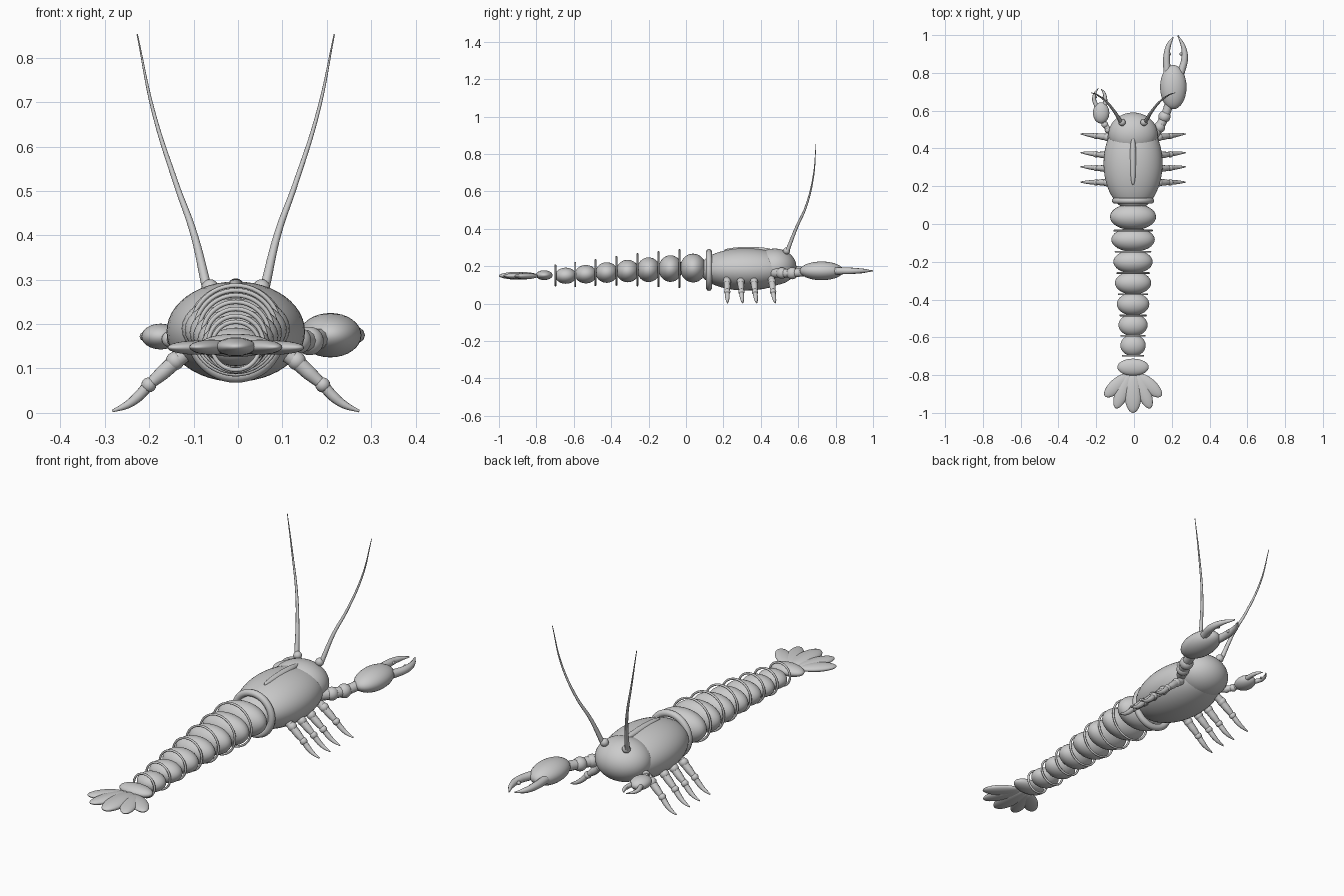
import bpy
from math import radians, sin, cos
from mathutils import Vector

CX = -0.005  # body centre line


def ball(name, loc, rad, rot_z=0, seg=32):
    bpy.ops.mesh.primitive_uv_sphere_add(segments=seg, ring_count=seg // 2, location=loc,
                                         rotation=(0, 0, rot_z))
    o = bpy.context.object
    o.name = name
    o.scale = rad if isinstance(rad, tuple) else (rad, rad, rad)
    bpy.ops.object.shade_smooth()
    return o


def ring(name, y, z, major, minor):
    bpy.ops.mesh.primitive_torus_add(location=(CX, y, z), rotation=(radians(90), 0, 0),
                                     major_radius=major, minor_radius=minor,
                                     major_segments=48, minor_segments=10)
    bpy.context.object.name = name
    bpy.ops.object.shade_smooth()


def tube(name, pts, radii):
    cu = bpy.data.curves.new(name, 'CURVE')
    cu.dimensions = '3D'
    cu.bevel_depth = 1
    cu.bevel_resolution = 3
    cu.use_fill_caps = True
    cu.resolution_u = 8
    sp = cu.splines.new('BEZIER')
    sp.bezier_points.add(len(pts) - 1)
    for b, p, r in zip(sp.bezier_points, pts, radii):
        b.co = p
        b.radius = r
        b.handle_left_type = b.handle_right_type = 'AUTO'
    o = bpy.data.objects.new(name, cu)
    bpy.context.collection.objects.link(o)
    bpy.ops.object.select_all(action='DESELECT')
    o.select_set(True)
    bpy.context.view_layer.objects.active = o
    bpy.ops.object.convert(target='MESH')
    bpy.ops.object.shade_smooth_by_angle(angle=radians(50))


# Carapace, head, dorsal ridge and rear collar
ball("carapace", (CX, 0.32, 0.183), (0.156, 0.25, 0.113), seg=48)
ball("head", (CX, 0.475, 0.197), (0.13, 0.115, 0.097), seg=48)
ball("dorsal_ridge", (CX, 0.335, 0.285), (0.018, 0.13, 0.018))
ring("carapace_collar", 0.123, 0.18, 0.096, 0.016)

# Tail segments: y, z, half width, half length, half height
segments = [(0.038, 0.19, 0.122, 0.07, 0.077), (-0.083, 0.187, 0.115, 0.064, 0.071),
            (-0.2, 0.181, 0.104, 0.062, 0.066), (-0.312, 0.174, 0.096, 0.061, 0.06),
            (-0.424, 0.166, 0.086, 0.06, 0.055), (-0.535, 0.157, 0.077, 0.059, 0.049),
            (-0.643, 0.149, 0.067, 0.057, 0.043)]
for i, (y, z, w, l, h) in enumerate(segments):
    ball(f"tail_segment_{i+1}", (CX, y, z), (w, l, h))

# Thin raised rings behind each segment
rings = [(-0.035, 0.187, 0.1), (-0.147, 0.184, 0.092), (-0.26, 0.181, 0.084),
         (-0.372, 0.175, 0.075), (-0.484, 0.166, 0.068), (-0.592, 0.156, 0.062),
         (-0.698, 0.151, 0.054)]
for i, (y, z, r) in enumerate(rings):
    ring(f"tail_ring_{i+1}", y, z, r, 0.005)

# Tail fan
ball("tail_base", (CX, -0.758, 0.152), (0.083, 0.045, 0.026))
ball("fan_middle", (CX, -0.895, 0.149), (0.046, 0.105, 0.021))
for s in (-1, 1):
    ball("fan_inner", (CX + s * 0.054, -0.883, 0.148), (0.037, 0.1, 0.017), s * radians(22))
    ball("fan_outer", (CX + s * 0.086, -0.855, 0.147), (0.037, 0.085, 0.016), s * radians(48))

# Eyes and antennae
for s in (-1, 1):
    ball("eye", (CX + s * 0.058, 0.538, 0.282), 0.019, seg=20)
    path = [(0.066, 0.543, 0.285), (0.095, 0.59, 0.405), (0.134, 0.64, 0.515),
            (0.186, 0.681, 0.68), (0.222, 0.695, 0.853)]
    tube("antenna", [(CX + s * x, y, z) for x, y, z in path],
         [0.011, 0.008, 0.006, 0.004, 0.0015])

# Walking legs: root y and tip y
for s in (-1, 1):
    for i, (y0, y1) in enumerate([(0.455, 0.477), (0.36, 0.378), (0.29, 0.303), (0.219, 0.222)]):
        def p(x, z, t):
            return (CX + s * x, y0 + (y1 - y0) * t, z)
        n = f"leg_{i+1}"
        tube(n + "_upper", [p(0.09, 0.15, 0), p(0.137, 0.115, 0.2), p(0.165, 0.09, 0.35),
                            p(0.196, 0.063, 0.5)], [0.019, 0.018, 0.017, 0.012])
        ball(n + "_hip", p(0.137, 0.117, 0.2), 0.021, seg=16)
        ball(n + "_knee", p(0.196, 0.063, 0.5), 0.017, seg=16)
        tube(n + "_lower", [p(0.196, 0.063, 0.5), p(0.222, 0.035, 0.7), p(0.245, 0.018, 0.85),
                            p(0.278, 0.004, 1)], [0.013, 0.012, 0.009, 0.003])


# Claws: offsets from palm centre, scaled in width (kx) and length (ky)
def claw(name, s, c, kx, ky, kz):
    def q(x, y, z=0):
        return (c[0] + s * x * kx, c[1] + y * ky, c[2] + z * kz)
    ball(name + "_palm", c, (0.07 * kx, 0.117 * ky, 0.05 * kz))
    fr = [0.02 * kz, 0.018 * kz, 0.013 * kz, 0.003 * kz]
    tube(name + "_outer_finger", [q(0.04, 0.075), q(0.06, 0.15), q(0.054, 0.21), q(0.024, 0.274)], fr)
    tube(name + "_inner_finger", [q(-0.032, 0.075), q(-0.035, 0.16), q(-0.025, 0.22), q(0, 0.265)], fr)
    for y in (0.105, 0.175):
        ball(name + "_tooth", q(0.042, y), 0.009 * kz, seg=12)
        ball(name + "_tooth", q(-0.021, y), 0.009 * kz, seg=12)


claw("large_claw", 1, (0.208, 0.725, 0.175), 1, 1, 1)
claw("small_claw", -1, (-0.174, 0.588, 0.172), 0.62, 0.48, 0.58)

# Claw arms with bead joints
tube("large_arm", [(0.09, 0.45, 0.165), (0.135, 0.515, 0.163), (0.163, 0.57, 0.163),
                   (0.19, 0.65, 0.17)], [0.026, 0.025, 0.023, 0.023])
ball("large_arm_shoulder", (0.135, 0.512, 0.163), 0.03)
ball("large_arm_elbow", (0.161, 0.568, 0.162), 0.032)
tube("small_arm", [(-0.1, 0.46, 0.165), (-0.14, 0.505, 0.165), (-0.155, 0.53, 0.167),
                   (-0.17, 0.57, 0.17)], [0.015, 0.015, 0.014, 0.013])
ball("small_arm_shoulder", (-0.138, 0.497, 0.165), 0.017, seg=16)
ball("small_arm_elbow", (-0.154, 0.526, 0.166), 0.018, seg=16)
